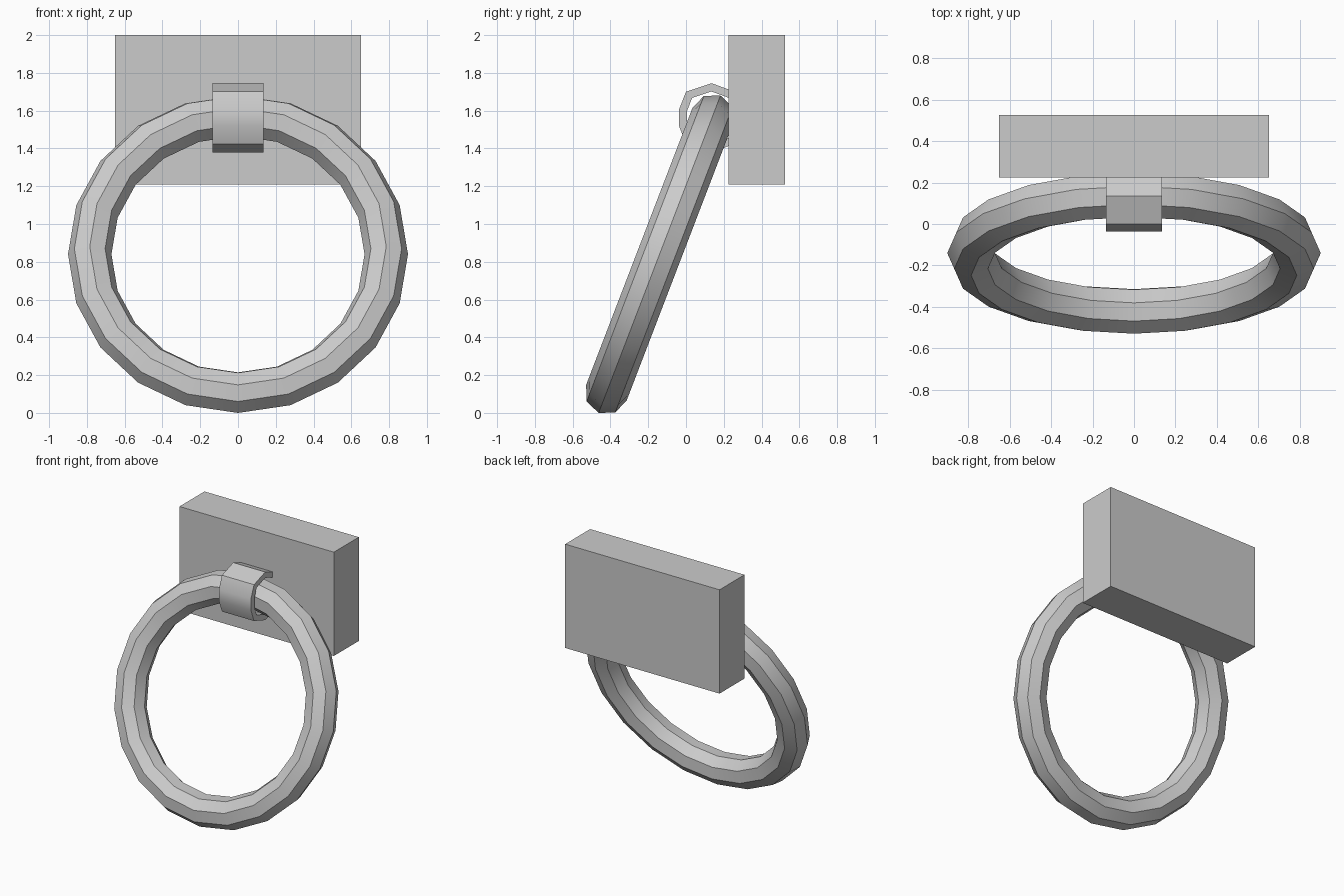
import bpy, bmesh, math

if "Cube" in bpy.data.objects:
    bpy.data.objects.remove(bpy.data.objects["Cube"])


def smooth(obj):
    bpy.ops.object.select_all(action='DESELECT')
    obj.select_set(True)
    bpy.context.view_layer.objects.active = obj
    bpy.ops.object.shade_smooth_by_angle(angle=math.radians(30))


# wall mounting block
bpy.ops.mesh.primitive_cube_add(size=1, location=(0, 0.375, 1.605))
block = bpy.context.object
block.name = "mounting_block"
block.scale = (1.30, 0.30, 0.79)
bpy.ops.object.transform_apply(location=False, rotation=False, scale=True)

# tilted hanging ring with octagonal section
bpy.ops.mesh.primitive_torus_add(
    major_segments=20, minor_segments=8, major_radius=0.785, minor_radius=0.115,
    location=(0, -0.14, 0.84), rotation=(math.radians(69), 0, 0))
ring = bpy.context.object
ring.name = "hanging_ring"
smooth(ring)

# band that holds the ring: closed side profile (y, z) around its centre
cy, cz, half, inner = 0.135, 1.5625, 0.135, 0.76
upper = [(0.17, 0.043), (0.131, 0.135), (0, 0.183), (-0.135, 0.138), (-0.172, 0.043)]
profile = upper + [(y, -z) for y, z in reversed(upper)]

bm = bmesh.new()
loops = []
for x, s in ((-half, 1), (half, 1), (half, inner), (-half, inner)):
    loops.append([bm.verts.new((x, cy + y * s, cz + z * s)) for y, z in profile])
n = len(profile)
for a, b in zip(loops, loops[1:] + loops[:1]):
    for i in range(n):
        j = (i + 1) % n
        bm.faces.new((a[i], a[j], b[j], b[i]))
bmesh.ops.recalc_face_normals(bm, faces=bm.faces)
mesh = bpy.data.meshes.new("ring_clasp")
bm.to_mesh(mesh)
bm.free()
clasp = bpy.data.objects.new("ring_clasp", mesh)
bpy.context.collection.objects.link(clasp)
smooth(clasp)
